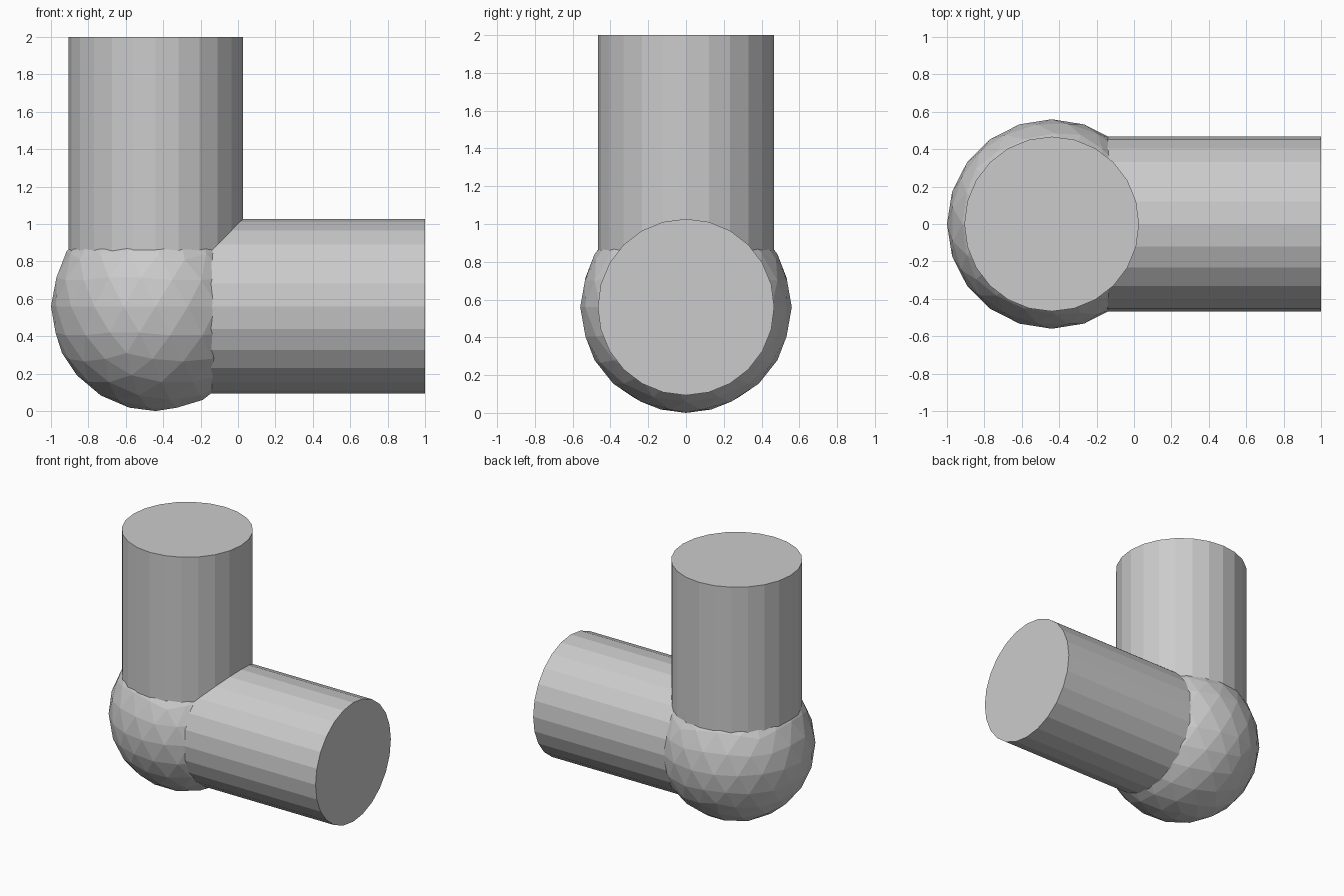
import bpy
from math import pi

if "Cube" in bpy.data.objects:
    bpy.data.objects.remove(bpy.data.objects["Cube"])

R_BALL, R_PIPE, REACH = 0.56, 0.467, 1.44
CX, CZ = R_BALL - 1, R_BALL


def pipe(name, loc, rot):
    bpy.ops.mesh.primitive_cylinder_add(vertices=24, radius=R_PIPE, depth=REACH,
                                        location=loc, rotation=rot)
    ob = bpy.context.object
    ob.name = name
    return ob


# faceted ball at the corner
bpy.ops.mesh.primitive_ico_sphere_add(subdivisions=3, radius=R_BALL, location=(CX, 0, CZ))
elbow = bpy.context.object
elbow.name = "elbow_joint"

# two equal pipe arms starting at the ball centre
arms = [pipe("upright_arm", (CX, 0, CZ + REACH / 2), (0, 0, 0)),
        pipe("side_arm", (CX + REACH / 2, 0, CZ), (0, pi / 2, 0))]

# fuse the arms and ball into one solid, then remove the source arms
bpy.context.view_layer.objects.active = elbow
for arm in arms:
    mod = elbow.modifiers.new("join_" + arm.name, 'BOOLEAN')
    mod.operation = 'UNION'
    mod.solver = 'EXACT'
    mod.object = arm
    bpy.ops.object.modifier_apply(modifier=mod.name)
    bpy.data.objects.remove(arm, do_unlink=True)
